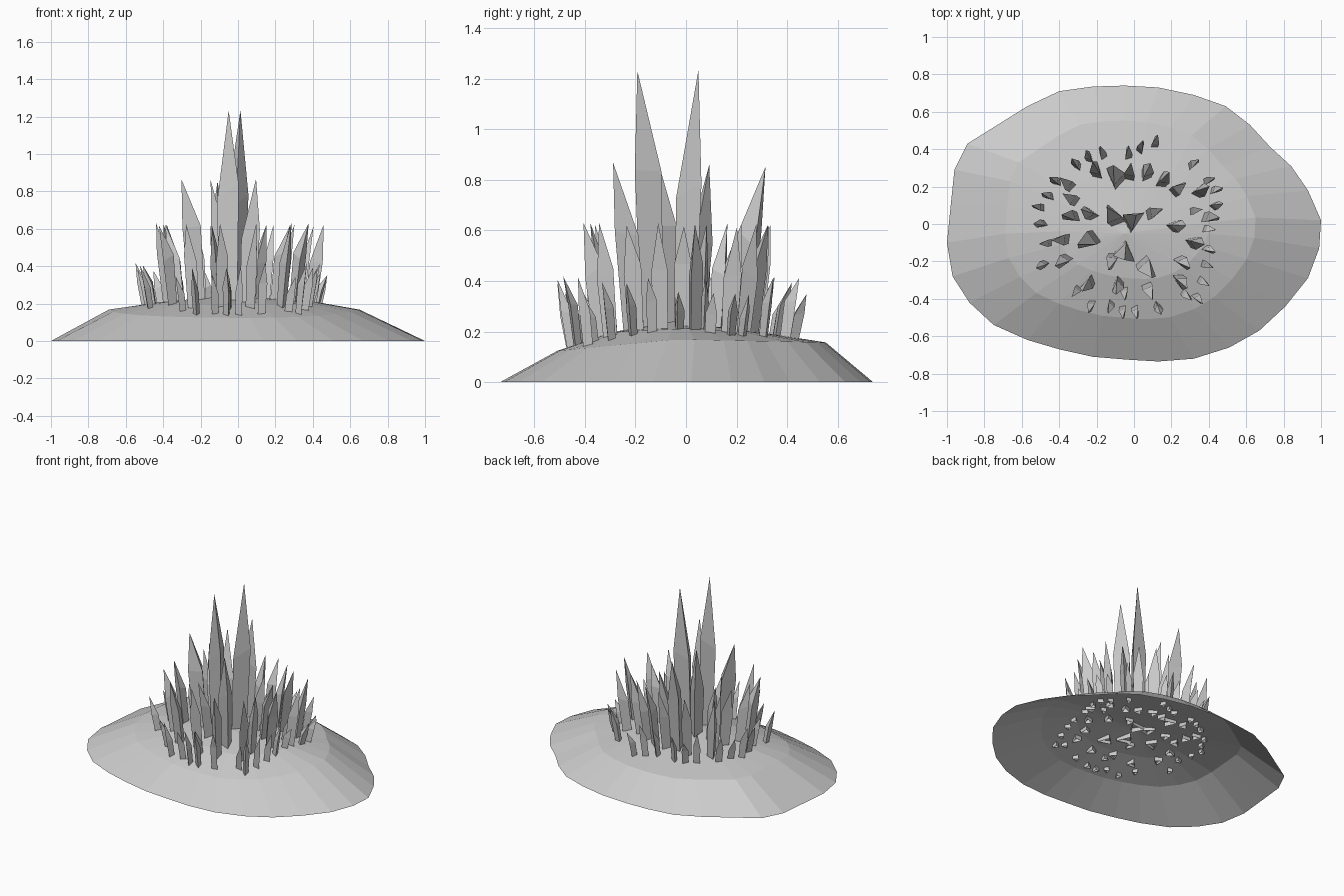
import bpy, bmesh, math, random
from mathutils import Vector
from mathutils.bvhtree import BVHTree

if "Cube" in bpy.data.objects:
    bpy.data.objects.remove(bpy.data.objects["Cube"])

random.seed(4)


def finish(bm, name):
    me = bpy.data.meshes.new(name)
    bm.to_mesh(me)
    bm.free()
    ob = bpy.data.objects.new(name, me)
    bpy.context.collection.objects.link(ob)
    return ob


# Mound: irregular outline stepped up in two rings to a low peak, open below
outline = [(1, .02), (.99, -.13), (.93, -.29), (.81, -.44), (.67, -.57), (.51, -.66),
           (.32, -.72), (.13, -.735), (-.04, -.725), (-.22, -.71), (-.4, -.67),
           (-.57, -.62), (-.75, -.54), (-.88, -.42), (-.97, -.28), (-1, -.1),
           (-.98, .1), (-.96, .29), (-.89, .43), (-.57, .63), (-.4, .71),
           (-.22, .735), (-.05, .74), (.13, .73), (.32, .69), (.49, .63),
           (.62, .53), (.73, .41), (.84, .31), (.93, .18)]
bm = bmesh.new()
rings = [[bm.verts.new((x, y, 0)) for x, y in outline],
         [bm.verts.new((x * .67 - .02, y * .72 + .02, .168 + .07 * min(0, y + .1) - .015 * max(0, y)))
          for x, y in outline],
         [bm.verts.new((x * .4, y * .4, .212 + .02 * min(0, y) - .02 * max(0, y)))
          for x, y in outline]]
peak = bm.verts.new((-.05, -.05, .24))
n = len(outline)
for i in range(n):
    j = (i + 1) % n
    for a, b in zip(rings, rings[1:]):
        bm.faces.new((a[j], a[i], b[i], b[j]))
    bm.faces.new((rings[2][j], rings[2][i], peak))
surface = BVHTree.FromBMesh(bm)
finish(bm, "mound")


# One blade: three-sided shaft that bends outward and narrows to a point
def add_blade(bm, x, y, top, width, lean):
    d = Vector((x + .05, y + .02, 0))
    d = d.normalized() if d.length > .08 else Vector((.4, .9, 0))
    p = Vector((x, y, 0)) - d * lean * .35
    p.z = surface.ray_cast(Vector((p.x, p.y, 2)), Vector((0, 0, -1)))[0].z - .025
    h = top - p.z
    turn = math.atan2(d.y, d.x) + random.uniform(-.9, .9)
    u = Vector((math.cos(turn), math.sin(turn), 0))
    v = Vector((-u.y, u.x, 0))
    corners = [u * .55 + v * .1, u * -.35 + v * .42, u * -.3 - v * .42]
    low = [bm.verts.new(p + c * width * .85) for c in corners]
    mid = [bm.verts.new(p + d * lean * .4 + c * width
                        + Vector((0, 0, h * random.uniform(.5, .65)))) for c in corners]
    tip = bm.verts.new(p + d * lean + Vector((0, 0, h)))
    for i in range(3):
        j = (i + 1) % 3
        bm.faces.new((low[i], low[j], mid[j], mid[i]))
        bm.faces.new((mid[i], mid[j], tip))


# Blades grouped from the tall centre to the short rim
groups = {
    "centre_blades": (1.24, .12, .05, [(.0, .02), (-.05, -.16)]),
    "inner_blades": (.87, .105, .085, [(-.11, .05), (-.1, .26), (-.25, -.09), (.07, -.24)]),
    "middle_blades": (.63, .072, .075, [
        (-.2, .29), (.07, .28), (-.02, .28), (.16, .24), (.24, .19), (-.34, .14),
        (-.34, .04), (-.24, .06), (.11, .06), (.23, -.01), (-.39, -.08), (-.12, -.2),
        (.26, -.21), (.25, -.31), (-.25, -.32), (-.09, -.33), (.08, -.36),
        (-.38, -.2), (-.36, .22), (.36, .18), (.41, .03), (.33, -.1)]),
    "rim_blades": (.42, .047, .06, [
        (.115, .44), (.04, .41), (-.03, .38), (-.17, .38), (-.24, .36), (-.31, .32),
        (.32, .32), (.4, .23), (.44, .18), (-.42, .23), (-.46, .15), (-.51, .09),
        (.33, .07), (.44, .1), (.4, -.03), (.4, -.14), (-.5, 0), (-.47, -.1),
        (-.49, -.22), (.39, -.22), (.37, -.31), (.34, -.4), (.28, -.38), (-.31, -.36),
        (-.05, -.37), (-.23, -.44), (-.13, -.44), (-.06, -.47), (.01, -.47), (.13, -.45)]),
}
for name, (top, width, lean, spots) in groups.items():
    bm = bmesh.new()
    for x, y in spots:
        add_blade(bm, x, y, top - (.08 * random.random() if top < .5 else .02 * random.random()), width, lean)
    bmesh.ops.recalc_face_normals(bm, faces=bm.faces)
    finish(bm, name)
